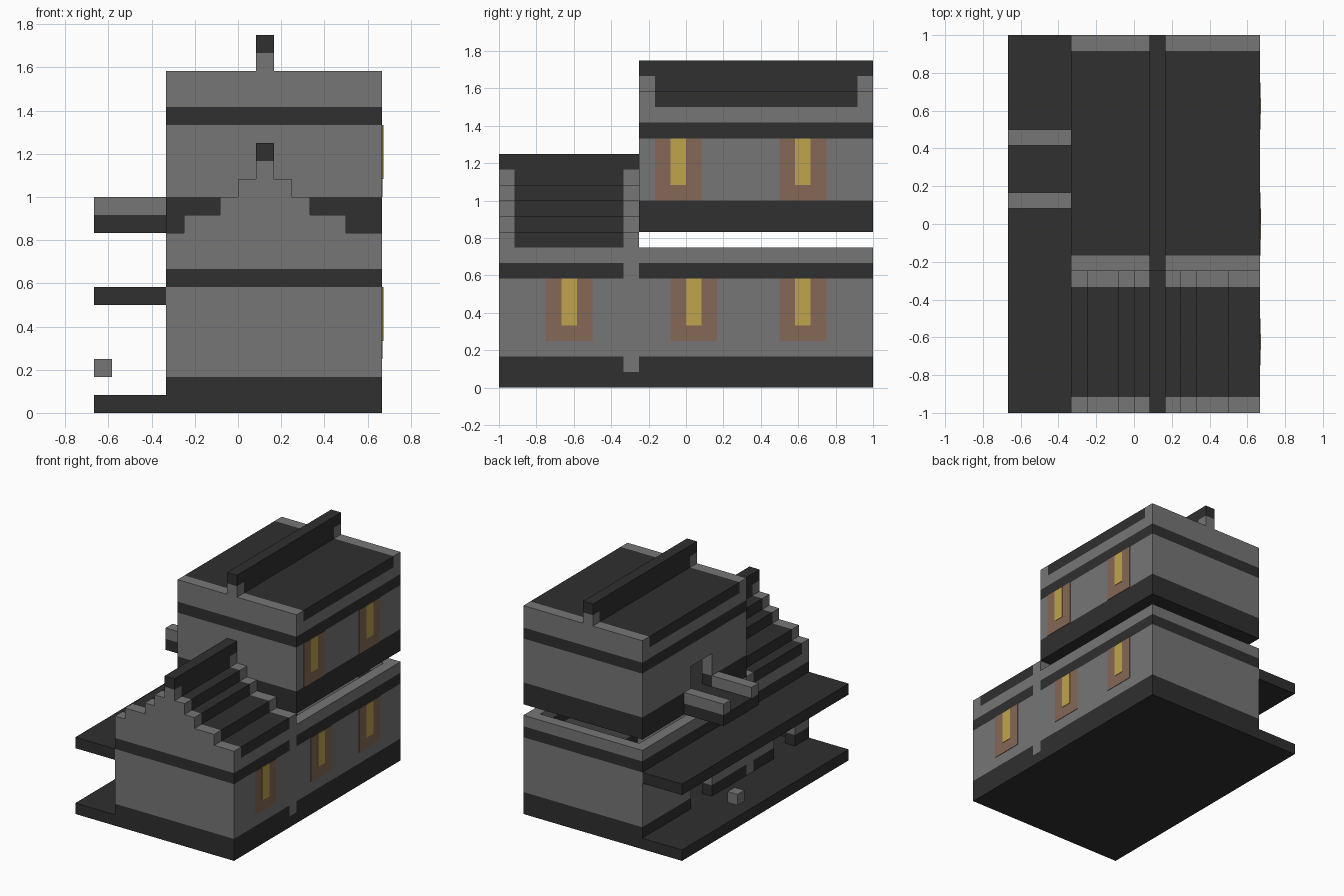
import bpy
import bmesh
from mathutils import Matrix, Vector

cube = bpy.data.objects.get("Cube")
if cube:
    bpy.data.objects.remove(cube, do_unlink=True)

U = 1 / 12  # one building block


def material(name, rgb):
    m = bpy.data.materials.new(name)
    m.use_nodes = True
    color = (*rgb, 1)
    m.diffuse_color = color
    m.node_tree.nodes["Principled BSDF"].inputs["Base Color"].default_value = color
    return m


stone = material("grey stone", (0.18, 0.18, 0.18))
slate = material("dark slate", (0.029, 0.029, 0.029))
wood = material("brown frame", (0.235, 0.14, 0.095))
glow = material("yellow window", (0.52, 0.37, 0.075))


def blocks(name, mat, *boxes):
    """One object from boxes given in blocks as (x range, y range, z range)."""
    bm = bmesh.new()
    for box in boxes:
        lo = Vector([r[0] for r in box]) * U
        hi = Vector([r[1] for r in box]) * U
        bmesh.ops.create_cube(bm, size=1, matrix=Matrix.Translation((lo + hi) / 2)
                              @ Matrix.Diagonal((*(hi - lo), 1)))
    mesh = bpy.data.meshes.new(name)
    bm.to_mesh(mesh)
    bm.free()
    mesh.materials.append(mat)
    obj = bpy.data.objects.new(name, mesh)
    bpy.context.collection.objects.link(obj)
    return obj


LEFT, RIGHT = -4, 8
FRONT, MIDDLE, BACK = -12, -3, 12
SIDE = (LEFT, RIGHT)


def segments(start, end, gaps):
    """Split a wall run at its gaps."""
    runs = []
    for a, b in sorted(gaps):
        runs.append((start, a))
        start = b
    return runs + [(start, end)]


def wall_ring(name, mat, y0, y1, z, gaps=(), doors=()):
    """Four one-block walls; gaps cut both long sides, doors only the porch side."""
    boxes = [(SIDE, (y0, y0 + 1), z), (SIDE, (y1 - 1, y1), z)]
    for run in segments(y0 + 1, y1 - 1, gaps):
        boxes.append(((RIGHT - 1, RIGHT), run, z))
    for run in segments(y0 + 1, y1 - 1, [*gaps, *doors]):
        boxes.append(((LEFT, LEFT + 1), run, z))
    blocks(name, mat, *boxes)


# Lower storey
partition = (MIDDLE - 1, MIDDLE)
lower_doors = [(2, 5), (-10, -7)]
blocks("ground_slab", slate, ((-8, RIGHT), (FRONT, BACK), (0, 1)))
blocks("partition_wall", stone, (SIDE, partition, (1, 9)))
for name, mat, z, doors in (
        ("lower_plinth", slate, (1, 2), lower_doors),
        ("lower_wall", stone, (2, 5), lower_doors),
        ("lower_lintel_wall", stone, (5, 7), ()),
        ("lower_band", slate, (7, 8), ()),
        ("lower_wall_top", stone, (8, 9), ())):
    wall_ring(name, mat, FRONT, BACK, z, [partition], doors)

# Porch
blocks("porch_canopy", slate, ((-8, LEFT), (FRONT, BACK), (6, 7)))
blocks("porch_lantern", stone, ((-8, -7), (3, 4), (2, 3)))

# Stepped gable roof
steps = [(LEFT, RIGHT), (-3, 6), (-1, 4), (0, 3), (1, 2)]
levels = [(9 + i, 10 + i) for i in range(len(steps))]
for name, mat, y in (("front_gable", stone, (FRONT, FRONT + 1)),
                     ("stepped_roof", slate, (FRONT + 1, MIDDLE - 1)),
                     ("rear_gable", stone, partition)):
    blocks(name, mat, *[(x, y, z) for x, z in zip(steps, levels)])
blocks("gable_ridge", slate, ((1, 2), (FRONT, MIDDLE), (14, 15)))

# Upper storey
upper_door = [(2, 5)]
blocks("upper_floor", slate, (SIDE, (MIDDLE, BACK), (10, 11)))
for name, mat, z, doors in (
        ("upper_plinth", slate, (11, 12), upper_door),
        ("upper_wall", stone, (12, 14), upper_door),
        ("upper_lintel_wall", stone, (14, 16), ()),
        ("upper_band", slate, (16, 17), ()),
        ("upper_wall_top", stone, (17, 18), ())):
    wall_ring(name, mat, MIDDLE, BACK, z, doors=doors)

# Flat roof with ridge
ends = [(MIDDLE, MIDDLE + 1), (BACK - 1, BACK)]
inner = (MIDDLE + 1, BACK - 1)
blocks("roof_slab", slate, (SIDE, inner, (18, 19)))
blocks("roof_ends", stone, *[(SIDE, y, (18, 19)) for y in ends])
blocks("ridge_ends", stone, *[((1, 2), y, (19, 20)) for y in ends])
blocks("ridge_base", slate, ((1, 2), inner, (19, 20)))
blocks("ridge_beam", slate, ((1, 2), (MIDDLE, BACK), (20, 21)))

# Balcony
blocks("balcony_floor", slate, ((-8, LEFT), (1, 6), (10, 11)))
blocks("balcony_rails", stone, *[((-8, LEFT), (y, y + 1), (11, 12)) for y in (1, 5)])

# Windows as thin plates on the wall
for i, (y, z) in enumerate([(-9, 3), (-1, 3), (6, 3), (-2, 12), (6, 12)], 1):
    blocks(f"window_frame_{i}", wood, ((RIGHT, RIGHT + 0.04), (y, y + 3), (z, z + 4)))
    blocks(f"window_pane_{i}", glow, ((RIGHT, RIGHT + 0.08), (y + 1, y + 2), (z + 1, z + 4)))
